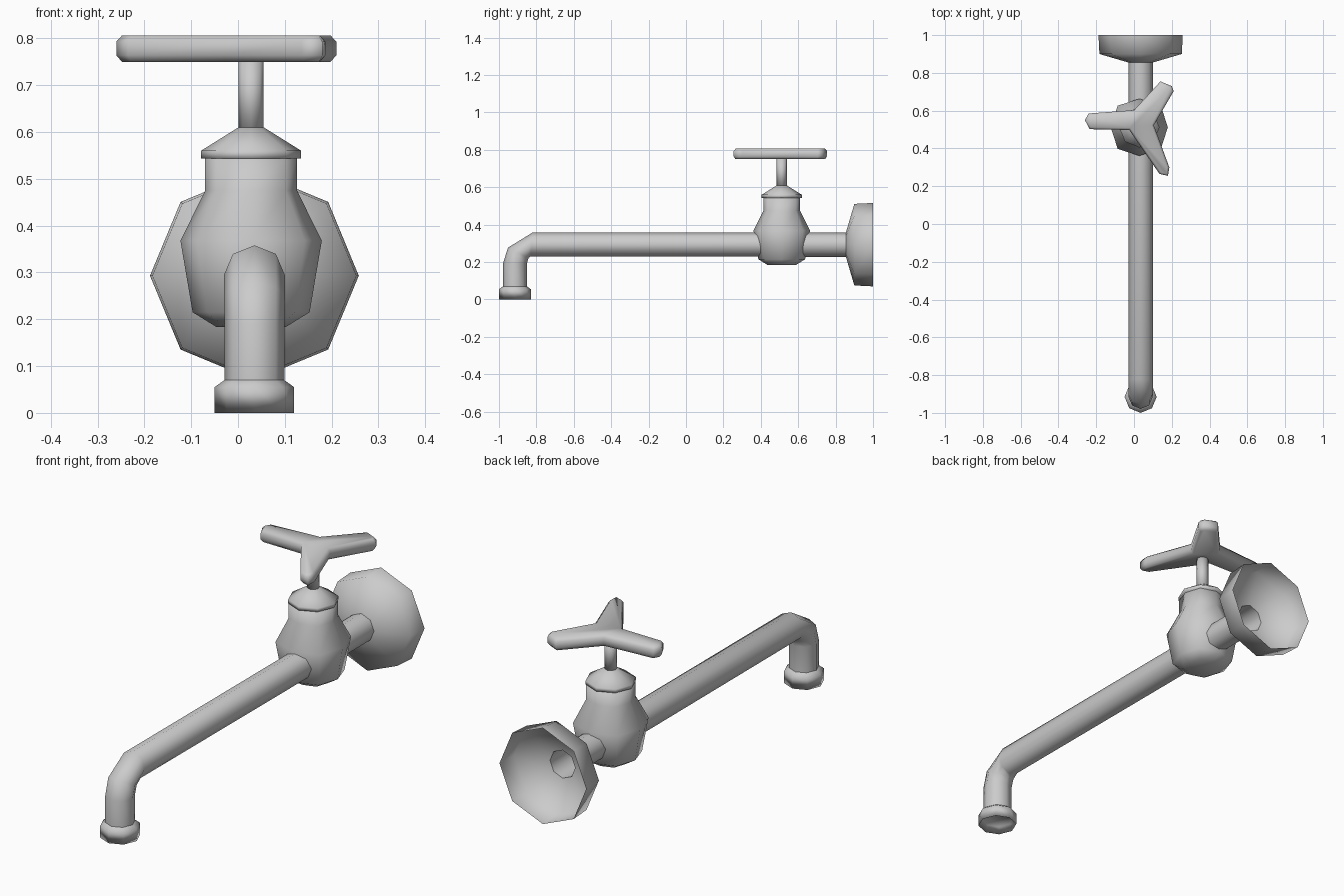
import bpy, bmesh, math
from mathutils import Vector

if "Cube" in bpy.data.objects:
    bpy.data.objects.remove(bpy.data.objects["Cube"], do_unlink=True)

SIDES = 8
PIPE_X, PIPE_Z = 0.035, 0.293
VALVE_X, VALVE_Y = 0.028, 0.512

metal = bpy.data.materials.new("grey metal")
metal.use_nodes = True
grey = (0.6, 0.6, 0.6, 1)
metal.diffuse_color = grey
metal.node_tree.nodes["Principled BSDF"].inputs["Base Color"].default_value = grey


def finish(name, bm):
    bmesh.ops.recalc_face_normals(bm, faces=bm.faces)
    for face in bm.faces:
        face.smooth = True
    mesh = bpy.data.meshes.new(name)
    bm.to_mesh(mesh)
    bm.free()
    mesh.materials.append(metal)
    obj = bpy.data.objects.new(name, mesh)
    bpy.context.collection.objects.link(obj)
    return obj


def skin(name, rings, cap_start=False, cap_end=False):
    """Join successive rings of points into a tube."""
    bm = bmesh.new()
    loops = [[bm.verts.new(p) for p in ring] for ring in rings]
    for a, b in zip(loops, loops[1:]):
        n = len(a)
        for i in range(n):
            j = (i + 1) % n
            bm.faces.new((a[i], a[j], b[j], b[i]))
    if cap_start:
        bm.faces.new(loops[0][::-1])
    if cap_end:
        bm.faces.new(loops[-1])
    return finish(name, bm)


def pipe_ring(outer, inner, half_width):
    """Octagon across the pipe, from its outer to its inner side point (y, z)."""
    a, b = Vector((PIPE_X, *outer)), Vector((PIPE_X, *inner))
    mid, arm = (a + b) / 2, (a - b) / 2
    side = Vector((half_width, 0, 0))
    angles = [math.tau * i / SIDES for i in range(SIDES)]
    return [mid + arm * math.cos(t) + side * math.sin(t) for t in angles]


def straight_ring(y, r):
    return pipe_ring((y, PIPE_Z + r), (y, PIPE_Z - r), r)


def spout_ring(z, r):
    return pipe_ring((-0.915 - r, z), (-0.915 + r, z), r)


def lathe(name, profile, diagonal=1.0):
    """Eight-sided upright turning; diagonal widens the corners between axes."""
    rings = []
    for r, z in profile:
        ring = []
        for i in range(SIDES):
            t = math.tau * i / SIDES
            k = r * (diagonal if i % 2 else 1)
            ring.append((VALVE_X + k * math.cos(t), VALVE_Y + k * math.sin(t), z))
        rings.append(ring)
    return skin(name, rings, True, True)


# Wall flange, open at the back
skin("wall_flange", [straight_ring(1.0, 0.223), straight_ring(0.9, 0.218),
                     straight_ring(0.855, 0.065)])

# Long pipe with the downward bend
skin("spout_pipe", [straight_ring(0.855, 0.065),
                    pipe_ring((-0.82, 0.358), (-0.832, 0.231), 0.065),
                    pipe_ring((-0.952, 0.277), (-0.842, 0.222), 0.065),
                    spout_ring(0.19, 0.064), spout_ring(0.065, 0.064)])

# Collar at the spout mouth with a shallow recess
skin("spout_collar", [spout_ring(0.07, 0.064), spout_ring(0.055, 0.085),
                      spout_ring(0, 0.085), spout_ring(0.03, 0.07)], cap_end=True)

# Valve body with neck
lathe("valve_body", [(0.075, 0.184), (0.125, 0.215), (0.151, 0.368),
                     (0.098, 0.475), (0.098, 0.545)], 1.07)

# Bonnet and stem
lathe("valve_bonnet", [(0.107, 0.543), (0.107, 0.56), (0.027, 0.61)])
lathe("valve_stem", [(0.027, 0.605), (0.027, 0.752)])

# Three-armed handle: outline extruded with softened edges
outline = [(-0.26, 0.55), (-0.235, 0.502), (-0.025, 0.498), (0.135, 0.265),
           (0.18, 0.255), (0.187, 0.3), (0.105, 0.523), (0.21, 0.703),
           (0.2, 0.73), (0.14, 0.755), (0.0, 0.603), (-0.24, 0.585)]


def handle_ring(z, inset):
    ring = []
    for i, p in enumerate(outline):
        here = Vector(p)
        before = (here - Vector(outline[i - 1])).normalized()
        after = (Vector(outline[(i + 1) % len(outline)]) - here).normalized()
        along = (before + after).normalized()
        inward = Vector((-along.y, along.x))
        q = here + inward * inset
        ring.append((q.x, q.y, z))
    return ring


skin("handle", [handle_ring(0.75, 0.012), handle_ring(0.764, 0),
                handle_ring(0.793, 0), handle_ring(0.806, 0.012)], True, True)
